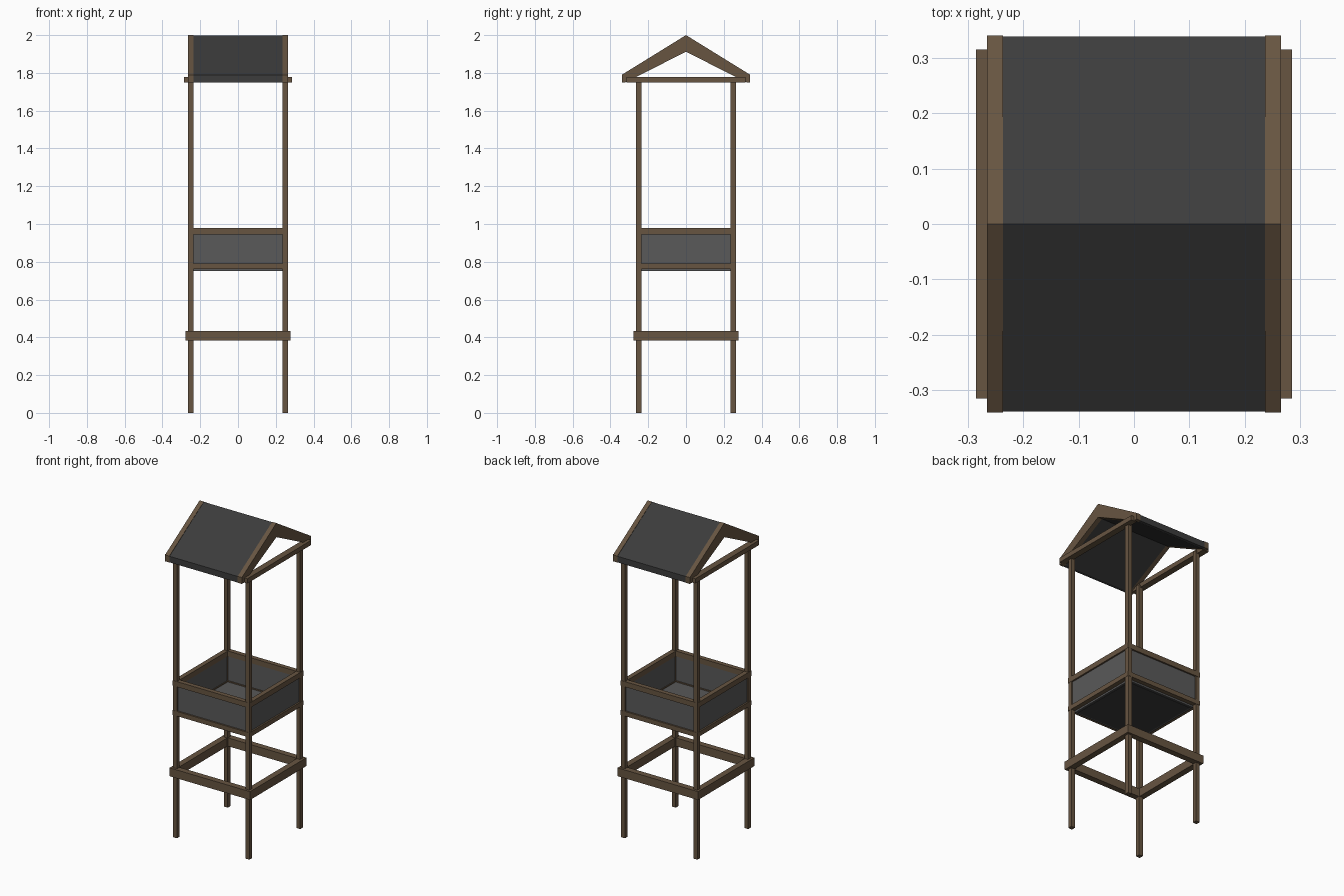
import bpy, bmesh

if "Cube" in bpy.data.objects:
    bpy.data.objects.remove(bpy.data.objects["Cube"])


def material(name, rgb):
    m = bpy.data.materials.new(name)
    m.diffuse_color = (*rgb, 1)
    m.use_nodes = True
    m.node_tree.nodes["Principled BSDF"].inputs["Base Color"].default_value = m.diffuse_color
    return m


WOOD = material("wood", (0.135, 0.09, 0.053))
PANEL = material("panel_grey", (0.1, 0.1, 0.1))
ROOF = material("roof_dark", (0.045, 0.045, 0.045))


def finish(name, bm, mat):
    bmesh.ops.recalc_face_normals(bm, faces=bm.faces[:])
    me = bpy.data.meshes.new(name)
    bm.to_mesh(me)
    bm.free()
    me.materials.append(mat)
    ob = bpy.data.objects.new(name, me)
    bpy.context.collection.objects.link(ob)
    return ob


def box(name, lo, hi, mat, taper=0.0):
    """Box between two corners; taper pulls the lower face inwards."""
    bm = bmesh.new()
    bmesh.ops.create_cube(bm, size=1)
    for v in bm.verts:
        low = v.co.z < 0
        for i in range(3):
            v.co[i] = (lo[i] + hi[i]) / 2 + v.co[i] * (hi[i] - lo[i])
        if low:
            v.co.x -= taper if v.co.x > 0 else -taper
            v.co.y -= taper if v.co.y > 0 else -taper
    return finish(name, bm, mat)


def ring(name, half_x, inner, outer, z0, z1, mat):
    """Four boards round the square: front/back reach half_x, sides fit between."""
    for s, side in ((-1, "front"), (1, "back")):
        y = sorted((s * inner, s * outer))
        box(f"{side}_{name}", (-half_x, y[0], z0), (half_x, y[1], z1), mat)
    for s, side in ((-1, "left"), (1, "right")):
        x = sorted((s * inner, s * outer))
        box(f"{side}_{name}", (x[0], -inner, z0), (x[1], inner, z1), mat)


def gable(name, x0, x1, mat, inset=0.0):
    """Chevron roof profile in y-z, extruded along x."""
    e = 0.34 - inset
    prof = [(-e, 1.75), (-e, 1.79 - inset), (0, 2.0 - inset), (e, 1.79 - inset),
            (e, 1.75), (0.32, 1.75), (0, 1.912), (-0.32, 1.75)]
    bm = bmesh.new()
    rows = [[bm.verts.new((x, y, z)) for y, z in prof] for x in (x0, x1)]
    n = len(prof)
    for i in range(n):
        j = (i + 1) % n
        bm.faces.new((rows[0][i], rows[0][j], rows[1][j], rows[1][i]))
    # end caps split at the ridge
    for r in rows:
        bm.faces.new((r[0], r[1], r[2], r[6], r[7]))
        bm.faces.new((r[2], r[3], r[4], r[5], r[6]))
    return finish(name, bm, mat)


# corner posts
for sx, a in ((-1, "left"), (1, "right")):
    for sy, b in ((-1, "front"), (1, "back")):
        x, y, h = sx * 0.25, sy * 0.25, 0.0135
        box(f"{b}_{a}_post", (x - h, y - h, 0), (x + h, y + h, 1.765), WOOD)

# lower brace frame
ring("lower_brace", 0.278, 0.24, 0.278, 0.382, 0.434, WOOD)

# tray: top and bottom rails, recessed walls and floor
ring("tray_top_rail", 0.265, 0.236, 0.265, 0.945, 0.978, WOOD)
ring("tray_bottom_rail", 0.265, 0.236, 0.265, 0.763, 0.792, WOOD)
ring("tray_wall", 0.255, 0.24, 0.255, 0.785, 0.95, PANEL)
box("tray_floor", (-0.237, -0.237, 0.752), (0.237, 0.237, 0.785), PANEL)
box("tray_underside", (-0.236, -0.236, 0.75), (0.236, 0.236, 0.766), ROOF, 0.012)

# gable roof, bargeboards and tie beams
gable("roof_cover", -0.236, 0.236, ROOF, 0.002)
for s, a in ((-1, "left"), (1, "right")):
    x = sorted((s * 0.236, s * 0.265))
    gable(f"{a}_bargeboard", x[0], x[1], WOOD)
    x = sorted((s * 0.245, s * 0.285))
    box(f"{a}_tie_beam", (x[0], -0.315, 1.749), (x[1], 0.315, 1.778), WOOD)
